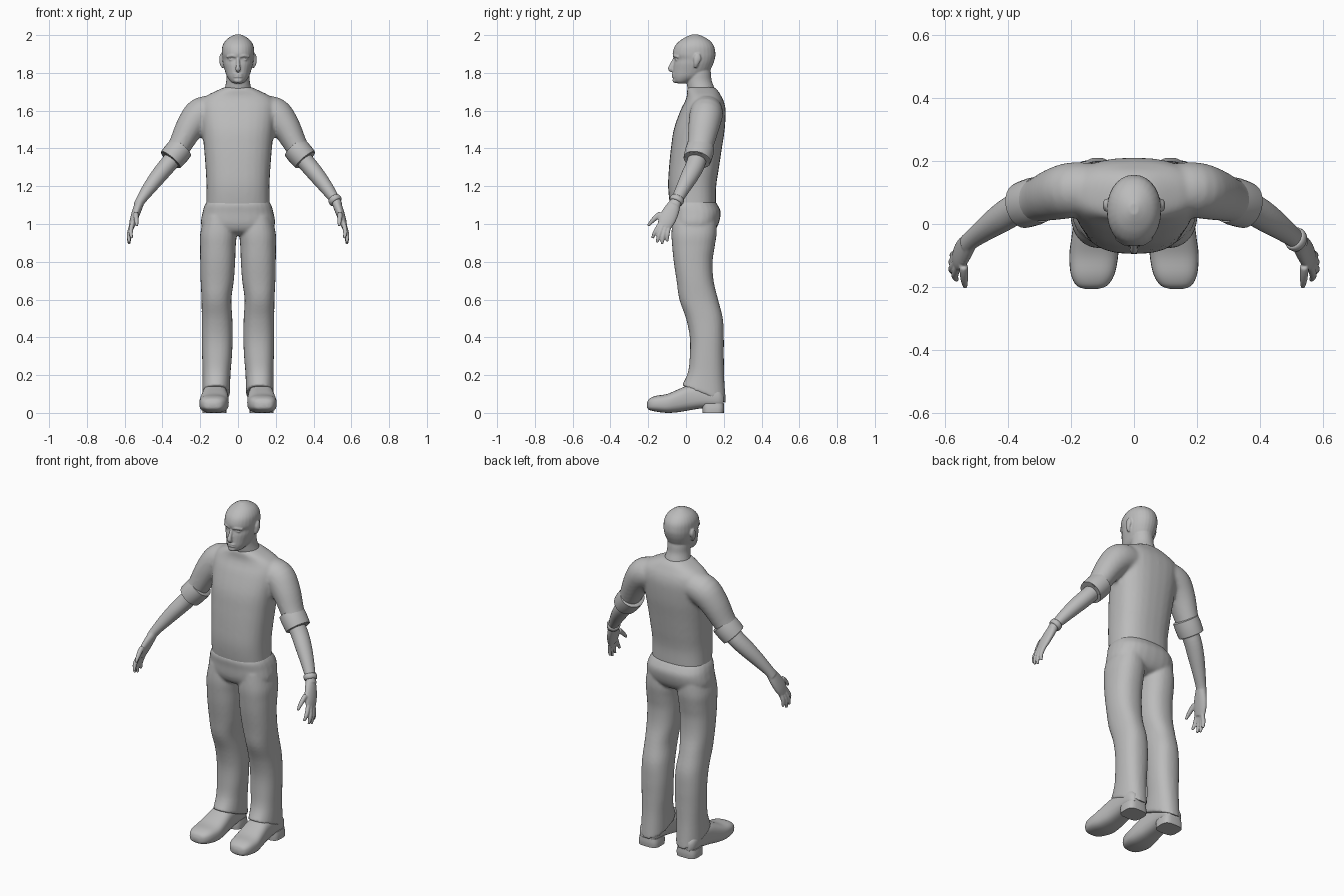
import bpy
import bmesh
import math
from mathutils import Vector

SEGMENTS = 28

default_cube = bpy.data.objects.get("Cube")
if default_cube:
    bpy.data.objects.remove(default_cube, do_unlink=True)

clay = bpy.data.materials.new("plain grey")
clay.use_nodes = True
clay.diffuse_color = (0.5, 0.5, 0.5, 1)
clay.node_tree.nodes["Principled BSDF"].inputs["Base Color"].default_value = (0.5, 0.5, 0.5, 1)


def smooth_keys(keys, steps=4):
    """Pass a soft curve through a list of equally long number tuples."""
    result = []
    for i in range(len(keys) - 1):
        before, start = keys[max(i - 1, 0)], keys[i]
        end, after = keys[i + 1], keys[min(i + 2, len(keys) - 1)]
        for step in range(steps):
            t = step / steps
            result.append([
                b + 0.5 * t * (c - a + t * (2 * a - 5 * b + 4 * c - d + t * (3 * (b - c) + d - a)))
                for a, b, c, d in zip(before, start, end, after)])
    result.append(list(keys[-1]))
    return result


def outline(power):
    """Unit superellipse."""
    for i in range(SEGMENTS):
        angle = math.tau * i / SEGMENTS
        c, s = math.cos(angle), math.sin(angle)
        yield (math.copysign(abs(c) ** (2 / power), c),
               math.copysign(abs(s) ** (2 / power), s))


def skin(bm, loops):
    """Bridge rings of points and cap both ends."""
    rings = [[bm.verts.new(p) for p in loop] for loop in loops]
    for low, high in zip(rings, rings[1:]):
        for i in range(SEGMENTS):
            j = (i + 1) % SEGMENTS
            bm.faces.new((low[i], low[j], high[j], high[i]))
    bm.faces.new(rings[0])
    bm.faces.new(rings[-1])


def slices(bm, keys, power=2.3, side=1, along_y=False):
    """Loft of sections: position, two x limits, two y (or z) limits, slope."""
    loops = []
    for at, a0, a1, b0, b1, *slope in smooth_keys(keys):
        loop = []
        for u, v in outline(power):
            a = side * ((a0 + a1) / 2 + u * (a1 - a0) / 2)
            b = (b0 + b1) / 2 + v * (b1 - b0) / 2
            tilt = slope[0] * v * (b1 - b0) / 2 if slope else 0
            loop.append((a, at, b) if along_y else (a, b, at + tilt))
        loops.append(loop)
    skin(bm, loops)


def tube(bm, keys, side=1, soft=True):
    """Sweep along points: x, y, z, radius towards y, radius across."""
    keys = smooth_keys(keys) if soft else keys
    points = [Vector(k[:3]) for k in keys]
    loops = []
    for i, key in enumerate(keys):
        tangent = (points[min(i + 1, len(points) - 1)] - points[max(i - 1, 0)]).normalized()
        guide = Vector((0, 1, 0)) if abs(tangent.y) < 0.9 else Vector((0, 0, 1))
        across = (guide - tangent * guide.dot(tangent)).normalized()
        other = tangent.cross(across)
        ring = [points[i] + across * u * key[3] + other * v * key[4] for u, v in outline(2)]
        loops.append([(side * p.x, p.y, p.z) for p in ring])
    skin(bm, loops)


def ball(bm, centre, size):
    made = bmesh.ops.create_uvsphere(bm, u_segments=20, v_segments=12, radius=1)["verts"]
    bmesh.ops.scale(bm, vec=size, verts=made)
    bmesh.ops.translate(bm, vec=centre, verts=made)


def finish(bm, name, voxel=None, passes=3):
    """Make the object; a voxel size fuses its overlapping pieces."""
    bmesh.ops.recalc_face_normals(bm, faces=bm.faces)
    mesh = bpy.data.meshes.new(name)
    bm.to_mesh(mesh)
    bm.free()
    mesh.materials.append(clay)
    obj = bpy.data.objects.new(name, mesh)
    bpy.context.collection.objects.link(obj)
    bpy.ops.object.select_all(action='DESELECT')
    obj.select_set(True)
    bpy.context.view_layer.objects.active = obj
    bpy.ops.object.shade_smooth_by_angle(angle=math.radians(50))
    if voxel:
        fuse = obj.modifiers.new("fuse", 'REMESH')
        fuse.mode = 'VOXEL'
        fuse.voxel_size = voxel
        fuse.use_smooth_shade = True
        relax = obj.modifiers.new("relax", 'SMOOTH')
        relax.factor = 0.5
        relax.iterations = passes


# Shirt: torso and both sleeves
shirt = bmesh.new()
slices(shirt, [(z, -w, w, front, back) for z, w, front, back in (
    (1.05, .172, -.07, .15), (1.1, .168, -.085, .158), (1.2, .167, -.095, .16),
    (1.3, .172, -.09, .175), (1.4, .18, -.08, .19), (1.5, .19, -.065, .205),
    (1.6, .2, -.03, .21), (1.65, .195, -.005, .2), (1.68, .165, .005, .185),
    (1.705, .115, .005, .17), (1.725, .07, .01, .15))], power=2.5)
for side in (1, -1):
    tube(shirt, [(.1, .11, 1.6, .08, .075), (.19, .108, 1.585, .088, .088),
                 (.25, .095, 1.52, .083, .077), (.305, .077, 1.42, .07, .062),
                 (.34, .065, 1.36, .064, .058)], side)
finish(shirt, "shirt", .01, 6)

# Trousers: hips and two legs with slanted hems
trousers = bmesh.new()
slices(trousers, [(z, -w, w, front, back) for z, w, front, back in (
    (1.125, .16, -.08, .15), (1.1, .176, -.089, .168), (1.06, .188, -.085, .184),
    (1.0, .196, -.08, .172), (.96, .17, -.06, .145), (.94, .1, -.02, .1))], power=2.5)
for side in (1, -1):
    slices(trousers, [
        (1.04, .02, .18, -.07, .16, 0), (.95, .008, .2, -.077, .162, 0),
        (.88, .012, .201, -.073, .152, 0), (.8, .015, .2, -.065, .141, 0),
        (.7, .022, .198, -.05, .146, 0), (.6, .035, .193, -.035, .17, 0),
        (.5, .03, .192, 0, .195, 0), (.4, .028, .192, .02, .2, 0),
        (.3, .032, .19, .02, .2, 0), (.2, .04, .188, .01, .202, -.15),
        (.1, .042, .19, -.022, .212, -.4)], side=side)
finish(trousers, "trousers", .008, 4)

# Head with neck, face and ears
head = bmesh.new()
slices(head, [(z, -w, w, front, back) for z, w, front, back in (
    (1.68, .085, .02, .16), (1.72, .07, .008, .15), (1.76, .062, .002, .136),
    (1.8, .061, 0, .132), (1.85, .055, .01, .125))], power=2)
slices(head, [(z, -w, w, front, back) for z, w, front, back in (
    (1.745, .026, -.05, 0), (1.755, .04, -.063, .03), (1.78, .058, -.07, .09),
    (1.81, .069, -.069, .125), (1.845, .079, -.066, .143), (1.872, .083, -.061, .152),
    (1.9, .086, -.071, .156), (1.94, .083, -.06, .149), (1.97, .067, -.033, .127),
    (1.99, .042, 0, .096), (2.003, .014, .03, .065))], power=2.1)
tube(head, [(0, -.055, 1.885, .008, .008), (0, -.066, 1.86, .011, .009),
            (0, -.079, 1.832, .013, .012), (0, -.081, 1.819, .013, .014),
            (0, -.068, 1.81, .008, .009)])
for lip_z in (1.792, 1.78):
    ball(head, (0, -.064, lip_z), (.026, .012, .0055))
ball(head, (0, -.057, 1.76), (.024, .015, .014))
for side in (1, -1):
    ball(head, (side * .033, -.046, 1.87), (.016, .012, .007))
    tube(head, [(.008, -.062, 1.886, .008, .007), (.032, -.06, 1.891, .008, .007),
                (.058, -.04, 1.884, .008, .007)], side)
    tube(head, [(.076, .05, 1.83, .008, .01), (.086, .054, 1.85, .014, .011),
                (.089, .06, 1.877, .02, .01), (.086, .062, 1.9, .012, .008)], side)
finish(head, "head", .0045, 3)

# Arms: each finger is base point then tip point
FINGERS = (((.56, -.137, 1.0), (.562, -.178, .925)),
           ((.564, -.122, .995), (.576, -.153, .902)),
           ((.564, -.106, .99), (.576, -.127, .893)),
           ((.56, -.09, .99), (.572, -.1, .908)))
for side, label in ((1, "left"), (-1, "right")):
    arm = bmesh.new()
    tube(arm, [(.31, .07, 1.385, .05, .047), (.37, .05, 1.315, .05, .046),
               (.42, .02, 1.255, .047, .043), (.47, -.015, 1.19, .038, .036),
               (.512, -.047, 1.13, .031, .027), (.53, -.063, 1.098, .032, .024)], side)
    tube(arm, [(.52, -.055, 1.115, .03, .024), (.538, -.08, 1.065, .043, .023),
               (.553, -.102, 1.02, .045, .02), (.563, -.115, .985, .036, .015)], side)
    for base, tip in FINGERS:
        middle = Vector(base).lerp(Vector(tip), 0.55) + Vector((.007, -.003, 0))
        tube(arm, [(*base, .012, .012), (*middle, .0115, .0115), (*tip, .007, .007)], side)
    tube(arm, [(.536, -.08, 1.07, .016, .016), (.54, -.135, 1.052, .016, .014),
               (.538, -.175, 1.02, .012, .012), (.535, -.2, .99, .007, .007)], side)
    finish(arm, label + "_arm", .0045, 2)

    # Rolled sleeve cuff, hollow at the lower end
    cuff = bmesh.new()
    start, end = Vector((.298, .078, 1.408)), Vector((.358, .058, 1.338))
    tube(cuff, [(*start.lerp(end, t), r + .006, r) for t, r in (
        (0, .056), (.04, .068), (.35, .07), (.75, .069), (.97, .067), (1, .062), (.9, .054))],
        side, soft=False)
    finish(cuff, label + "_sleeve_cuff")

    # Shoe and block heel
    shoe = bmesh.new()
    slices(shoe, [
        (-.206, .115, .155, .028, .052), (-.195, .085, .182, .016, .074),
        (-.16, .062, .2, .007, .09), (-.1, .05, .205, 0, .1),
        (-.04, .05, .198, .004, .125), (.02, .055, .19, .014, .148),
        (.09, .06, .186, .025, .15), (.17, .065, .182, .028, .13),
        (.198, .085, .165, .035, .1)], 2.8, side, along_y=True)
    finish(shoe, label + "_shoe")
    heel = bmesh.new()
    slices(heel, [(0, .062, .188, .088, .2), (.025, .062, .188, .086, .202),
                  (.05, .066, .184, .085, .2)], 3.5, side)
    finish(heel, label + "_shoe_heel")

# Wristband on the left wrist only
band = bmesh.new()
top, low = Vector((.506, -.043, 1.138)), Vector((.521, -.055, 1.115))
tube(band, [(*top.lerp(low, t), r + .003, r) for t, r in (
    (0, .03), (.1, .034), (.5, .036), (.9, .034), (1, .03))], soft=False)
finish(band, "wristband")
